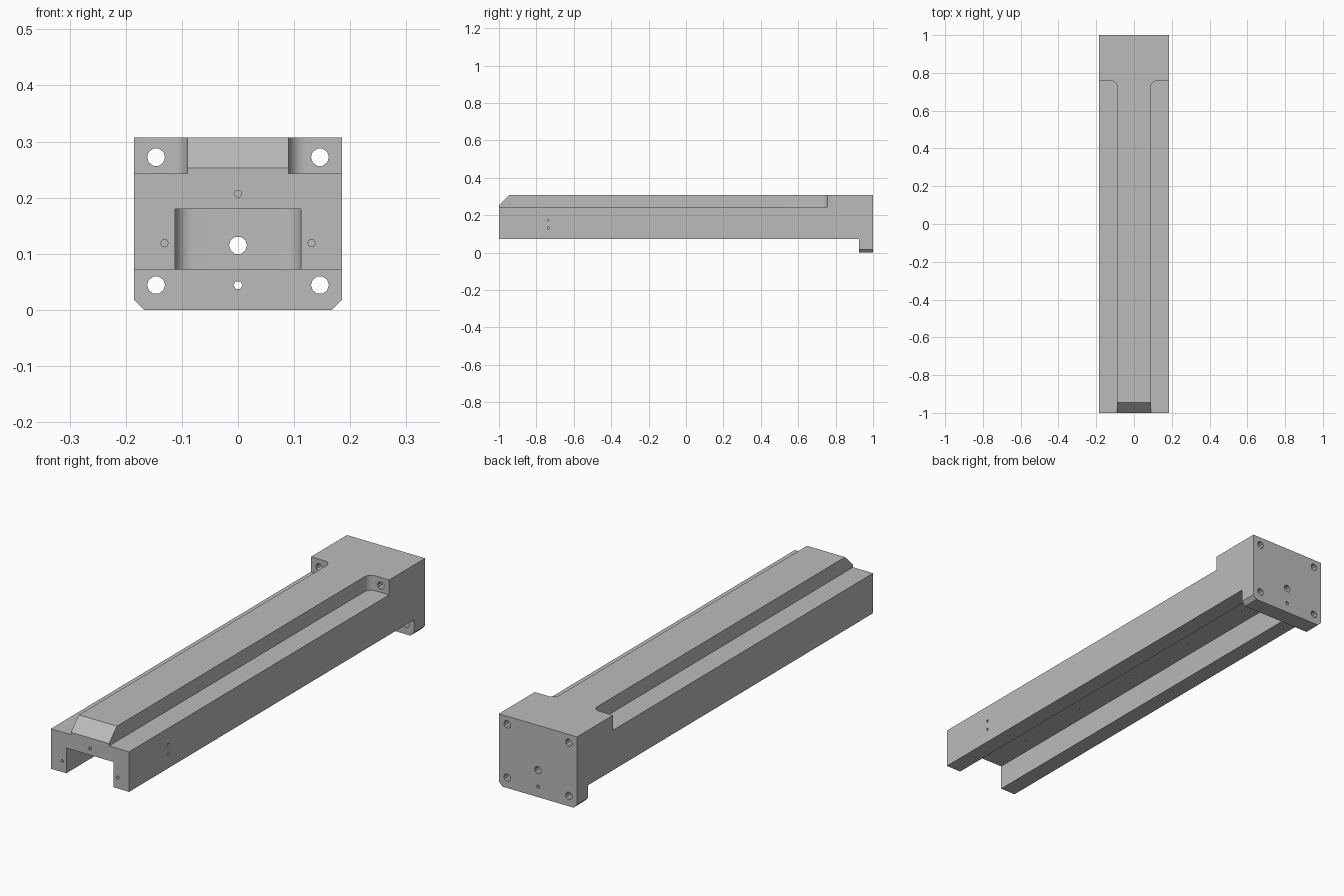
import bpy, bmesh
from math import sin, cos, pi, radians

if "Cube" in bpy.data.objects:
    bpy.data.objects.remove(bpy.data.objects["Cube"])

W, TOP, LEDGE, BASE, ROOF = 0.185, 0.307, 0.243, 0.072, 0.18

grey = bpy.data.materials.new("machined grey")
grey.use_nodes = True
grey.diffuse_color = (0.5, 0.5, 0.5, 1)
grey.node_tree.nodes["Principled BSDF"].inputs["Base Color"].default_value = (0.5, 0.5, 0.5, 1)


def prism(name, outline, axis, start, end):
    """Extrude a flat outline along one axis."""
    place = {"X": lambda a, b, t: (t, a, b),
             "Y": lambda a, b, t: (a, t, b),
             "Z": lambda a, b, t: (a, b, t)}[axis]
    bm = bmesh.new()
    low = [bm.verts.new(place(a, b, start)) for a, b in outline]
    high = [bm.verts.new(place(a, b, end)) for a, b in outline]
    bm.faces.new(low)
    bm.faces.new(high)
    n = len(outline)
    for i in range(n):
        j = (i + 1) % n
        bm.faces.new((low[i], low[j], high[j], high[i]))
    bmesh.ops.recalc_face_normals(bm, faces=bm.faces)
    mesh = bpy.data.meshes.new(name)
    bm.to_mesh(mesh)
    bm.free()
    mesh.materials.append(grey)
    obj = bpy.data.objects.new(name, mesh)
    bpy.context.collection.objects.link(obj)
    return obj


def arc(cx, cy, r, first, last, steps=6):
    angles = [radians(first + (last - first) * i / steps) for i in range(steps + 1)]
    return [(cx + r * cos(a), cy + r * sin(a)) for a in angles]


def cut(*shape):
    """Subtract a prism from the rail body, then discard the cutter."""
    cutter = prism("cutter", *shape)
    cutter.hide_render = True
    mod = body.modifiers.new("cut", "BOOLEAN")
    mod.operation, mod.solver, mod.object = "DIFFERENCE", "EXACT", cutter
    bpy.context.view_layer.objects.active = body
    bpy.ops.object.modifier_apply(modifier=mod.name)
    bpy.data.objects.remove(cutter)


def drill(a, b, r, axis, start, end, sides=6):
    cut([(a + r * cos(2 * pi * i / sides), b + r * sin(2 * pi * i / sides))
         for i in range(sides)], axis, start, end)


# Beam with end flange and bevelled nose, from its side profile
body = prism("rail_body",
             [(-1, BASE), (0.925, BASE), (0.925, 0), (1, 0), (1, TOP), (-0.946, TOP), (-1, 0.253)],
             "X", -W, W)

# Side ledges beside the raised rib, and flange corner chamfers
for s in (-1, 1):
    ledge = [(0.09, -1.1), (0.3, -1.1), (0.3, 0.757)] + arc(0.12, 0.727, 0.03, 90, 180)
    cut([(s * x, y) for x, y in ledge], "Z", LEDGE, 0.4)
    cut([(s * 0.148, -0.02), (s * 0.205, -0.02), (s * 0.205, 0.038)], "Y", 0.9, 1.1)

# Underside channel with rounded end corners
cut([(-0.112, -1.1), (0.112, -1.1)] + arc(0.082, 0.89, 0.03, 0, 90)
    + arc(-0.082, 0.89, 0.03, 90, 180), "Z", 0.04, ROOF)

# Flange bolt holes
for s in (-1, 1):
    for z in (0.272, 0.044):
        drill(s * 0.146, z, 0.016, "Y", 0.7, 1.1, 10)
drill(0, 0.115, 0.016, "Y", 0.85, 1.1, 10)
drill(0, 0.044, 0.008, "Y", 0.85, 1.1)

# Blind holes in the front end
drill(0, 0.207, 0.007, "Y", -1.1, -0.92)
for s in (-1, 1):
    drill(s * 0.131, 0.119, 0.007, "Y", -1.1, -0.92)

# Small holes in the channel roof
for i in range(5):
    for s in (-1, 1):
        drill(s * 0.056, -0.77 + 0.354 * i, 0.006, "Z", 0.1, 0.22)

# Small holes under the side walls and in the left side
for x, y in ((-0.14, 0.79), (0.14, 0.79), (0.13, -0.81), (0.13, -0.875)):
    drill(x, y, 0.006, "Z", 0, 0.1)
for z in (0.132, 0.173):
    drill(-0.736, z, 0.006, "X", 0.15, 0.3)

bpy.ops.object.select_all(action="DESELECT")
body.select_set(True)
bpy.context.view_layer.objects.active = body
bpy.ops.object.shade_smooth_by_angle(angle=radians(30))
